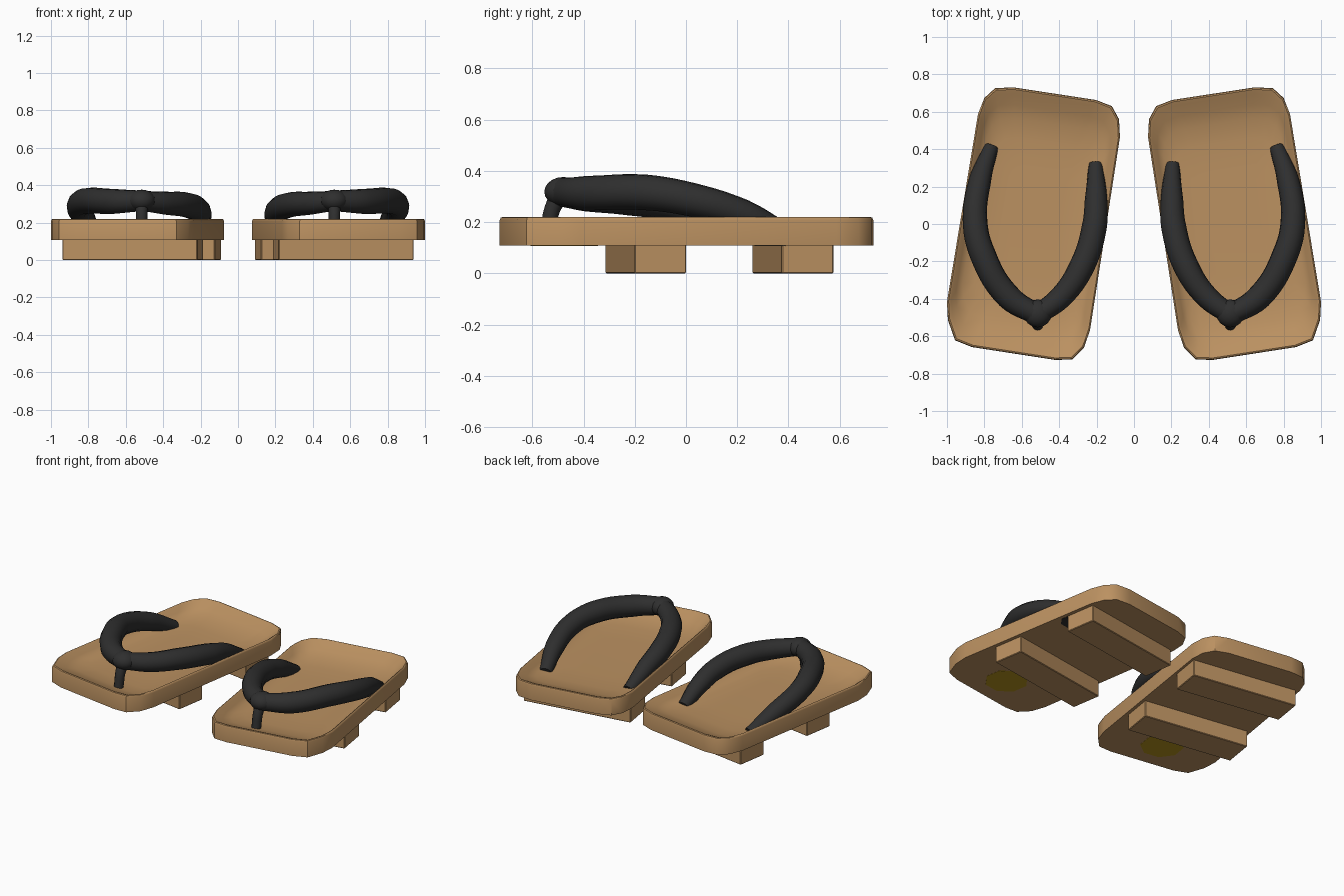
import bpy, bmesh, math
from mathutils import Matrix, Vector

if "Cube" in bpy.data.objects:
    bpy.data.objects.remove(bpy.data.objects["Cube"])


def material(name, col):
    m = bpy.data.materials.new(name)
    m.diffuse_color = (*col, 1)
    m.use_nodes = True
    m.node_tree.nodes["Principled BSDF"].inputs["Base Color"].default_value = m.diffuse_color
    return m


WOOD = material("warm wood", (0.50, 0.285, 0.12))
BLACK = material("black cord", (0.028, 0.028, 0.028))
YELLOW = material("yellow plate", (0.47, 0.29, 0.012))
CENTRE = Vector((0.537, 0.004, 0))
TURN = math.radians(9)
ROT = Matrix.Rotation(TURN, 3, 'Z')


def finish(ob, mat, angle=35):
    """Colour, smooth and mirror a part to the other sandal."""
    ob.data.materials.clear()
    ob.data.materials.append(mat)
    bpy.ops.object.select_all(action='DESELECT')
    ob.select_set(True)
    bpy.context.view_layer.objects.active = ob
    bpy.ops.object.shade_smooth_by_angle(angle=math.radians(angle))
    ob.modifiers.new("other_side", 'MIRROR').use_mirror_merge = False
    return ob


def from_bmesh(name, bm, mat, angle=35):
    bmesh.ops.recalc_face_normals(bm, faces=bm.faces[:])
    me = bpy.data.meshes.new(name)
    bm.to_mesh(me)
    bm.free()
    ob = bpy.data.objects.new(name, me)
    bpy.context.collection.objects.link(ob)
    return finish(ob, mat, angle)


def cord(name, pts):
    """Round tapering tube through (x, y, z, radius) points."""
    cu = bpy.data.curves.new(name, 'CURVE')
    cu.dimensions = '3D'
    cu.bevel_depth = 1
    cu.bevel_resolution = 4
    cu.resolution_u = 6
    cu.use_fill_caps = True
    sp = cu.splines.new('BEZIER')
    sp.bezier_points.add(len(pts) - 1)
    for bp, (x, y, z, r) in zip(sp.bezier_points, pts):
        bp.co = (x, y, z)
        bp.radius = r
        bp.handle_left_type = bp.handle_right_type = 'AUTO'
    tmp = bpy.data.objects.new(name + "_path", cu)
    bpy.context.collection.objects.link(tmp)
    dg = bpy.context.evaluated_depsgraph_get()
    me = bpy.data.meshes.new_from_object(tmp.evaluated_get(dg))
    bpy.data.objects.remove(tmp)
    ob = bpy.data.objects.new(name, me)
    bpy.context.collection.objects.link(ob)
    return finish(ob, BLACK, 50)


# Deck: outline lofted upward, then inward into a dish, steeper at the sides
outline = [(.075, .465), (.08, .56), (.118, .63), (.203, .663), (.647, .731),
           (.743, .726), (.80, .674), (.834, .588), (1.0, -.417),
           (.995, -.513), (.957, -.622), (.866, -.658), (.42, -.727),
           (.33, -.724), (.267, -.66), (.235, -.567)]
bm = bmesh.new()
rings = []
for sx, sy, z in [(1, 1, .108), (1, 1, .207), (.992, .995, .217),
                  (.98, .985, .22), (.95, .955, .211), (.9, .87, .183),
                  (.83, .77, .161), (.7, .62, .150), (.4, .4, .147)]:
    ring = []
    for x, y in outline:
        p = ROT.transposed() @ (Vector((x, y, 0)) - CENTRE)
        p = CENTRE + ROT @ Vector((p.x * sx, p.y * sy, 0))
        ring.append(bm.verts.new((p.x, p.y, z)))
    rings.append(ring)
n = len(outline)
for a, b in zip(rings, rings[1:]):
    for i in range(n):
        bm.faces.new((a[i], a[(i + 1) % n], b[(i + 1) % n], b[i]))
bm.faces.new(rings[0])
bm.faces.new(rings[-1])
from_bmesh("deck", bm, WOOD, 40)

# Two cross blocks under the deck
for name, cx, cy in [("front_block", .562, -.157), ("rear_block", .468, .418)]:
    bm = bmesh.new()
    bmesh.ops.create_cube(bm, size=1, matrix=Matrix.Translation((cx, cy, .056))
                          @ Matrix.Rotation(TURN, 4, 'Z')
                          @ Matrix.Diagonal((.73, .205, .112, 1)))
    bmesh.ops.bevel(bm, geom=bm.edges[:], offset=.004, segments=1,
                    affect='EDGES')
    from_bmesh(name, bm, WOOD, 20)

# Straps and toe post
cord("outer_strap", [(.765, .41, .14, .04), (.825, .225, .228, .06),
                     (.85, .02, .288, .066), (.81, -.16, .316, .07),
                     (.67, -.39, .313, .068), (.52, -.485, .316, .056)])
cord("inner_strap", [(.205, .32, .135, .038), (.203, .13, .222, .06),
                     (.213, -.02, .264, .067), (.28, -.23, .295, .068),
                     (.39, -.39, .304, .062), (.515, -.485, .316, .054)])
cord("toe_post", [(.515, -.49, .31, .036), (.515, -.522, .25, .031),
                  (.515, -.535, .19, .03), (.515, -.545, .12, .029)])

# Knot where the straps meet
bm = bmesh.new()
bmesh.ops.create_uvsphere(bm, u_segments=16, v_segments=10, radius=1,
                          matrix=Matrix.Translation((.515, -.478, .318))
                          @ Matrix.Diagonal((.075, .075, .058, 1)))
from_bmesh("strap_knot", bm, BLACK, 60)

# Thin plates under the deck
for name, x, y, r, mat in [("toe_plate", .622, -.475, .135, YELLOW),
                           ("heel_plate", .775, .345, .08, BLACK)]:
    bm = bmesh.new()
    bmesh.ops.create_cone(bm, cap_ends=True, segments=8, radius1=r, radius2=r,
                          depth=.004,
                          matrix=Matrix.Translation((x, y, .109))
                          @ Matrix.Rotation(TURN + math.pi / 8, 4, 'Z'))
    from_bmesh(name, bm, mat, 20)
